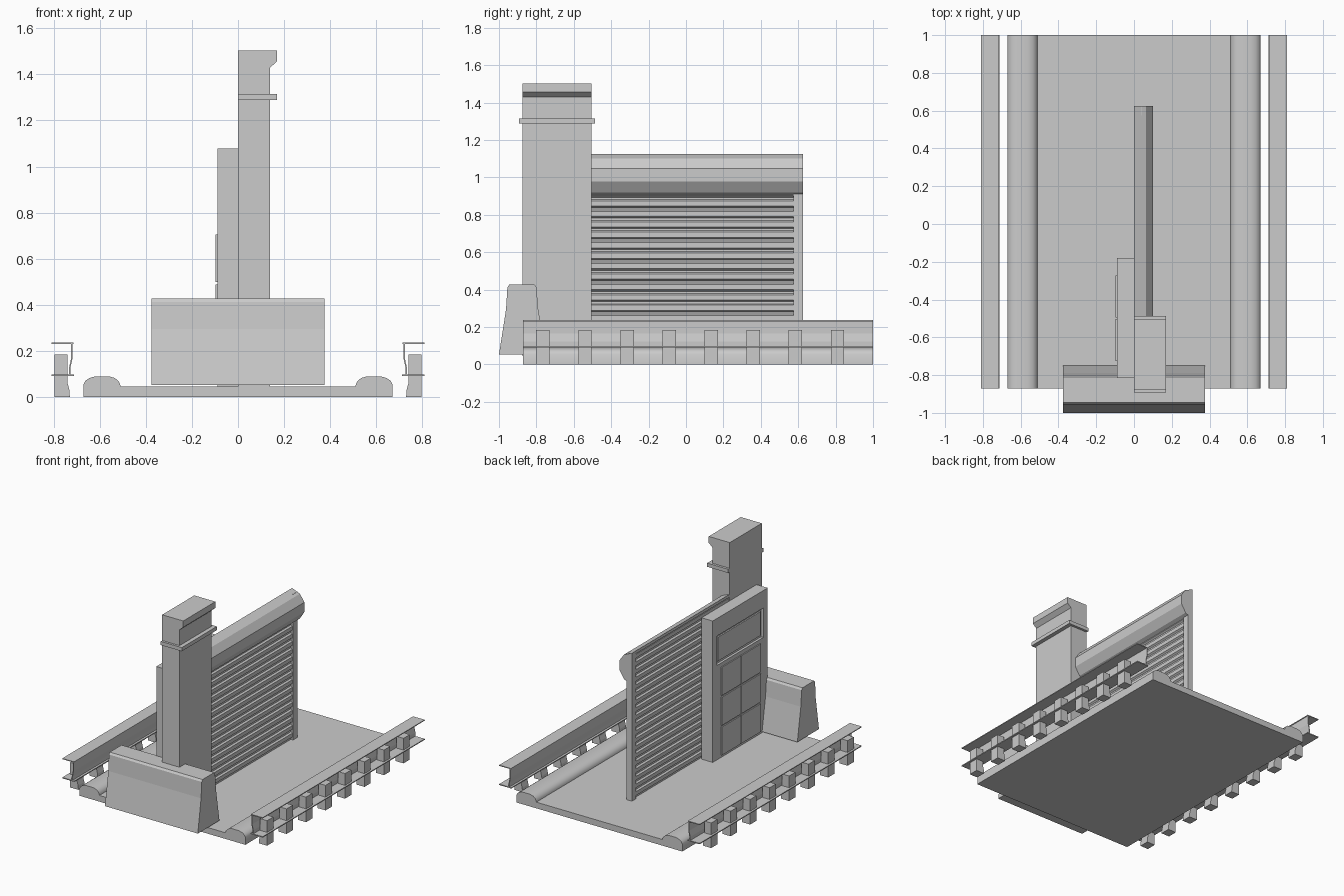
import bpy, bmesh
from mathutils import Vector

if "Cube" in bpy.data.objects:
    bpy.data.objects.remove(bpy.data.objects["Cube"])


def finish(bm, name):
    bmesh.ops.recalc_face_normals(bm, faces=bm.faces)
    me = bpy.data.meshes.new(name)
    bm.to_mesh(me)
    bm.free()
    ob = bpy.data.objects.new(name, me)
    bpy.context.collection.objects.link(ob)
    return ob


def add_prism(bm, pts, a, b, axis='y'):
    # extrude a closed profile: axis y takes (x, z) points, axis x takes (y, z)
    place = (lambda p, t: (p[0], t, p[1])) if axis == 'y' else (lambda p, t: (t, p[0], p[1]))
    face = bm.faces.new([bm.verts.new(place(p, a)) for p in pts])
    out = bmesh.ops.extrude_face_region(bm, geom=[face])
    vec = Vector((0, b - a, 0)) if axis == 'y' else Vector((b - a, 0, 0))
    bmesh.ops.translate(bm, vec=vec,
                        verts=[v for v in out['geom'] if isinstance(v, bmesh.types.BMVert)])


def prism(name, pts, a, b, axis='y'):
    bm = bmesh.new()
    add_prism(bm, pts, a, b, axis)
    return finish(bm, name)


def rect(x0, x1, z0, z1):
    return [(x0, z0), (x1, z0), (x1, z1), (x0, z1)]


def box(name, x0, x1, y0, y1, z0, z1):
    return prism(name, rect(x0, x1, z0, z1), y0, y1)


def mirror(ob):
    ob.modifiers.new("mirror", 'MIRROR').use_clip = False


FRONT, BACK, FLOOR = -0.872, 1.0, 0.045

# road slab with rounded kerbs along both sides
half = [(0.67, 0), (0.67, 0.055), (0.662, 0.07), (0.645, 0.082), (0.62, 0.089),
        (0.56, 0.089), (0.535, 0.082), (0.52, 0.07), (0.512, 0.056), (0.51, FLOOR)]
slab = prism("road_slab", half + [(-x, z) for x, z in reversed(half)], FRONT, BACK)
bpy.context.view_layer.objects.active = slab
slab.select_set(True)
bpy.ops.object.shade_smooth_by_angle()
slab.select_set(False)

# thin channel rails
rail = prism("side_rail", [
    (0.715, 0.236), (0.81, 0.236), (0.81, 0.23), (0.725, 0.23), (0.725, 0.165),
    (0.734, 0.123), (0.734, 0.097), (0.81, 0.097), (0.81, 0.09), (0.712, 0.09),
    (0.712, 0.097), (0.728, 0.097), (0.728, 0.123), (0.719, 0.165), (0.719, 0.23),
    (0.715, 0.23)], FRONT, BACK)
mirror(rail)

# row of short posts carrying each rail
bm = bmesh.new()
for i in range(8):
    y = -0.765 + i * 0.225
    add_prism(bm, [(0.73, 0), (0.796, 0), (0.796, 0.183), (0.74, 0.183),
                   (0.74, 0.06), (0.732, 0.03)], y - 0.036, y + 0.036)
mirror(finish(bm, "rail_posts"))

# concrete barrier
prism("concrete_barrier", [
    (-1.0, 0.052), (-0.962, 0.295), (-0.955, 0.412), (-0.945, 0.426), (-0.81, 0.426),
    (-0.80, 0.412), (-0.79, 0.295), (-0.75, 0.052)], -0.375, 0.375, 'x')

# pillar with overhanging cap, and its band
prism("pillar", [(0, FLOOR), (0.14, FLOOR), (0.14, 1.43), (0.17, 1.457), (0.17, 1.503),
                 (0, 1.503)], FRONT - 0.003, -0.505)
box("pillar_band", 0, 0.17, -0.892, -0.487, 1.288, 1.315)

# roller shutter: housing, ridged slat curtain and end post
prism("shutter_housing", [
    (0, 1.126), (0.063, 1.10), (0.10, 1.048), (0.10, 0.978), (0.063, 0.92),
    (0.03, 0.904), (0.03, 1.105), (0, 1.105)], -0.505, 0.625)
n, top = 19, 1.105
pitch = (top - FLOOR) / n
front, back = [], []
for i in range(n):
    z = FLOOR + i * pitch
    for f, d in ((0, 0.012), (0.2, 0.012), (0.36, 0), (0.86, 0)):
        front.append((0.036 - d, z + f * pitch))
        back.append((0.004 + d, z + f * pitch))
front.append((0.024, top))
back.append((0.016, top))
prism("shutter_slats", front + back[::-1], -0.505, 0.58)
box("shutter_end_post", 0, 0.042, 0.575, 0.625, FLOOR, 1.11)

# door block with a recessed upper window
door = box("door", -0.09, 0, -0.815, -0.18, FLOOR, 1.078)
cutter = box("window_cutter", -0.12, -0.072, -0.765, -0.23, 0.735, 0.95)
cutter.hide_render = True
cutter.hide_set(True)
cut = door.modifiers.new("window", 'BOOLEAN')
cut.object = cutter
cut.operation = 'DIFFERENCE'
cut.solver = 'EXACT'
box("window_pane", -0.082, -0.07, -0.745, -0.25, 0.755, 0.93)

# six raised lower door panels
bm = bmesh.new()
for col in range(2):
    for row in range(3):
        y = -0.725 + col * 0.23
        z = 0.705 - row * 0.218
        add_prism(bm, rect(-0.098, -0.088, z - 0.206, z), y, y + 0.222)
finish(bm, "door_panels")
